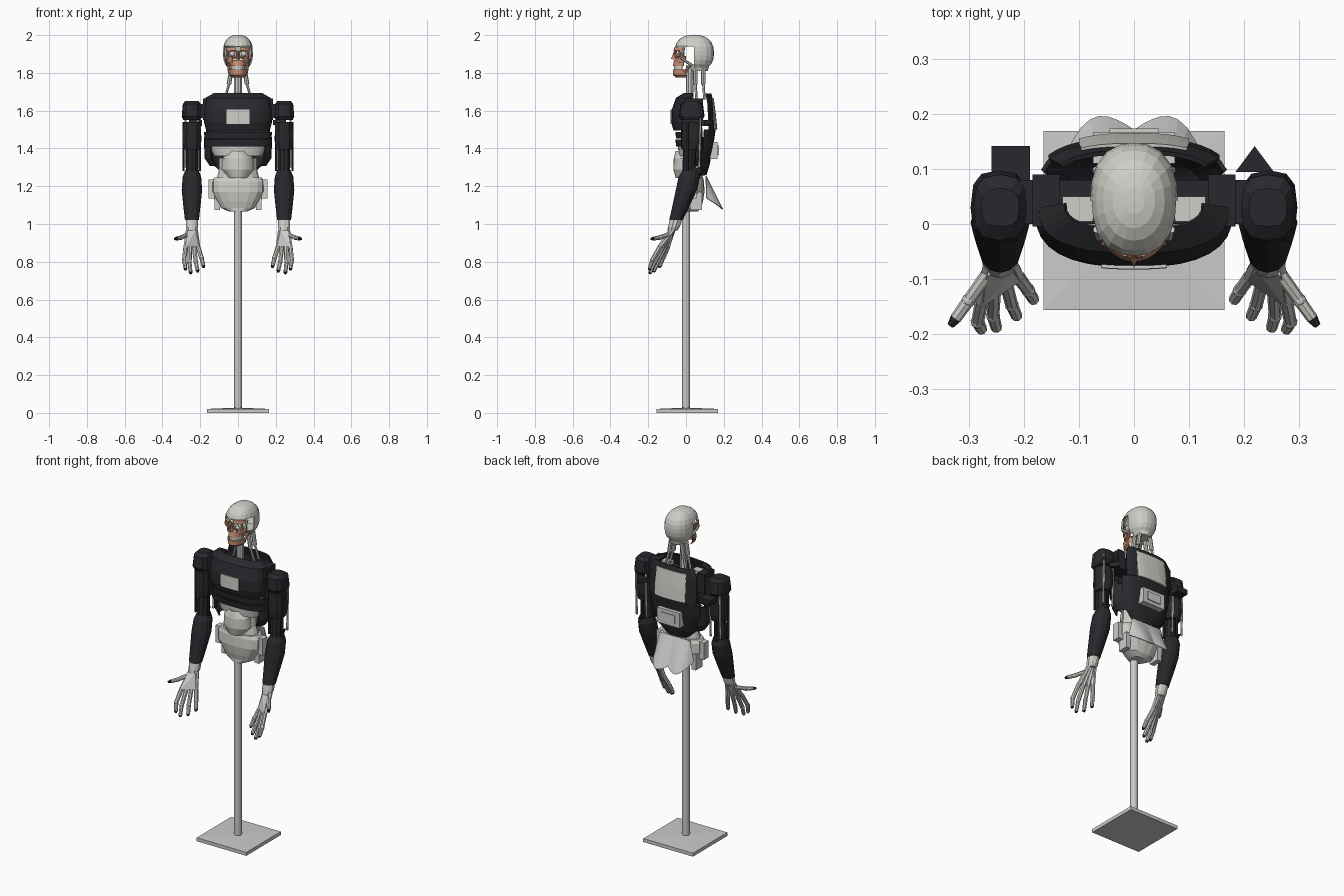
import bpy, bmesh
from math import sin, cos, pi, radians, copysign
from mathutils import Vector, Matrix


def material(name, rgb):
    m = bpy.data.materials.new(name)
    m.diffuse_color = (*rgb, 1)
    return m


BLACK = material("black_shell", (0.022, 0.022, 0.027))
COPPER = material("copper", (0.6, 0.28, 0.18))
WHITE = material("off_white", (0.62, 0.62, 0.58))


def finish(bm, name, mat=None, mirror=False, thick=0):
    bmesh.ops.remove_doubles(bm, verts=bm.verts, dist=0.0003)
    bmesh.ops.recalc_face_normals(bm, faces=bm.faces)
    me = bpy.data.meshes.new(name)
    bm.to_mesh(me)
    bm.free()
    ob = bpy.data.objects.new(name, me)
    bpy.context.collection.objects.link(ob)
    if mat:
        me.materials.append(mat)
    if mirror:
        ob.modifiers.new("mirror", 'MIRROR')
    if thick:
        s = ob.modifiers.new("solid", 'SOLIDIFY')
        s.thickness, s.offset = thick, 0
    return ob


def grid(name, rows, mat=None, mirror=False, thick=0, cap=False):
    bm = bmesh.new()
    vs = [[bm.verts.new(p) for p in r] for r in rows]
    for a, b in zip(vs, vs[1:]):
        for i in range(len(a) - 1):
            bm.faces.new((a[i], a[i + 1], b[i + 1], b[i]))
    if cap:
        bm.faces.new(vs[0][:-1])
        bm.faces.new(vs[-1][:-1])
    return finish(bm, name, mat, mirror, thick)


def loft(name, rows, mat=None, a0=0, a1=360, n=14, mirror=False, thick=0.006, e=1.0):
    """rows of (z, cx, cy, rx, ry); angle 0 faces front, 90 faces +x"""
    pw = lambda t: copysign(abs(t) ** e, t) if abs(t) > 1e-6 else 0
    ang = [radians(a0 + (a1 - a0) * i / n) for i in range(n + 1)]
    pts = [[(cx + rx * pw(sin(a)), cy - ry * pw(cos(a)), z) for a in ang]
           for z, cx, cy, rx, ry in rows]
    full = a1 - a0 == 360
    return grid(name, pts, mat, mirror, 0 if full else thick, full)


def tube(name, pts, r, mat=None, mirror=False, n=8):
    """jointed rods through pts, radius tapering from r[0] to r[1]"""
    r0, r1 = r if isinstance(r, tuple) else (r, r)
    bm = bmesh.new()
    k = len(pts) - 1
    for i in range(k):
        a, b = Vector(pts[i]), Vector(pts[i + 1])
        m = Matrix.Translation((a + b) / 2) @ (b - a).to_track_quat('Z', 'Y').to_matrix().to_4x4()
        bmesh.ops.create_cone(bm, cap_ends=True, segments=n, radius1=r0 + (r1 - r0) * i / k,
                              radius2=r0 + (r1 - r0) * (i + 1) / k, depth=(b - a).length, matrix=m)
    return finish(bm, name, mat, mirror)


def hull(name, pts, mat=None, mirror=False):
    bm = bmesh.new()
    for p in pts:
        bm.verts.new(p)
    bmesh.ops.convex_hull(bm, input=bm.verts)
    return finish(bm, name, mat, mirror)


def box(name, x, y, z, mat=None, mirror=False):
    return hull(name, [(a, b, c) for a in x for b in y for c in z], mat, mirror)


def ball(name, c, r, mat=None, mirror=False, keep=None, thick=0, seg=20, p=2.0):
    """ellipsoid, boxier for p above 2; keep filters faces by centre"""
    bm = bmesh.new()
    bmesh.ops.create_uvsphere(bm, u_segments=seg, v_segments=seg * 2 // 3, radius=1)
    for v in bm.verts:
        v.co /= sum(abs(t) ** p for t in v.co) ** (1 / p)
    bmesh.ops.transform(bm, matrix=Matrix.Translation(c) @ Matrix.Diagonal((*r, 1)), verts=bm.verts)
    if keep:
        bad = [f for f in bm.faces if not keep(f.calc_center_median())]
        bmesh.ops.delete(bm, geom=bad, context='FACES')
    return finish(bm, name, mat, mirror, thick)


# stand
q = [(x, y) for x in (-0.165, 0.165) for y in (-0.157, 0.17)]
hull("stand_base", [(x, y, z) for x, y in q for z in (0, 0.021)] + [(0, 0, 0.028)])
tube("stand_pole", [(0, 0, 0.02), (0, 0, 1.12)], 0.021, n=12)

# skull shell and base
ball("skull", (0, 0.043, 1.905), (0.077, 0.102, 0.094), WHITE, thick=0.006, p=2.4,
     keep=lambda c: c.z > (1.93 if c.y < 0.05 else 1.83))
loft("skull_base", [(1.845, 0, 0.07, 0.055, 0.055), (1.81, 0, 0.07, 0.045, 0.045)], WHITE)
tube("temple_bar", [(0.068, -0.01, 1.935), (0.064, -0.025, 1.88), (0.056, 0.03, 1.84)], 0.007, WHITE, True, 6)
# face
ball("eye", (0.03, -0.022, 1.9), (0.015,) * 3, WHITE, True, seg=12)
tube("eye_socket", [(0.03 + 0.025 * cos(t), -0.046 + 0.012 * cos(t), 1.9 + 0.022 * sin(t))
                    for t in [pi * i / 5 for i in range(11)]], 0.0055, COPPER, True, 6)
loft("brow", [(1.935, 0, 0.02, 0.066, 0.079), (1.918, 0, 0.01, 0.064, 0.076)], COPPER, 12, 70, 5, True)
hull("nose", [(0, -0.06, 1.925), (-0.012, -0.05, 1.87), (0.012, -0.05, 1.87), (0, -0.08, 1.873), (0, -0.04, 1.9)], COPPER)
loft("cheek", [(1.888, 0, 0.01, 0.064, 0.068), (1.855, 0, 0.01, 0.057, 0.07)], COPPER, 30, 80, 5, True)
loft("upper_jaw", [(1.868, 0, 0.0, 0.044, 0.06), (1.836, 0, 0.0, 0.04, 0.067)], COPPER, 0, 80, 5, True)
loft("teeth", [(1.838, 0, 0.0, 0.036, 0.06), (1.815, 0, 0.0, 0.036, 0.06)], WHITE, 0, 70, 5, True)
loft("lower_jaw", [(1.817, 0, 0.01, 0.05, 0.077), (1.79, 0, 0.005, 0.045, 0.072), (1.777, 0, 0, 0.03, 0.05)],
     COPPER, 0, 90, 6, True)
tube("jaw_hinge", [(0.047, -0.01, 1.803), (0.052, 0.03, 1.85)], 0.007, COPPER, True, 6)

# neck
tube("neck_column", [(0, 0.02, 1.6), (0, 0.02, 1.84)], 0.021, n=10)
for i, y in enumerate((0.05, 0.092)):
    tube(f"neck_strut_{i}", [(0.035, y, 1.82), (0.048, y, 1.74)], 0.012, WHITE, True)
    tube(f"neck_rod_{i}", [(0.048, y, 1.74), (0.07, y + 0.006, 1.66)], 0.007, WHITE, True, 6)

# chest and ribs
chest = [(1.69, 0, 0.035, 0.125, 0.045), (1.665, 0, 0.025, 0.17, 0.075), (1.6, 0, 0.02, 0.176, 0.093),
         (1.54, 0, 0.02, 0.176, 0.095), (1.495, 0, 0.02, 0.165, 0.082)]
loft("chest_shell", chest, BLACK, 0, 92, 8, True, 0.008, 0.8)
loft("chest_plate", [(1.605, 0, 0.014, 0.176, 0.093), (1.53, 0, 0.014, 0.176, 0.094)], WHITE, 0, 15, 3, True, e=0.8)
for i, z in enumerate((1.487, 1.447)):
    loft(f"rib_band_{i}", [(z, 0, 0.03, 0.176, 0.083), (z - 0.035, 0, 0.03, 0.174, 0.078)], BLACK, 0, 110, 9, True, 0.008, 0.8)
loft("lower_rib", [(1.412, 0, 0.03, 0.15, 0.07), (1.36, 0, 0.03, 0.125, 0.065)], WHITE, 0, 80, 7, True)
loft("flank", [(1.46, 0, 0.04, 0.176, 0.085), (1.35, 0, 0.04, 0.172, 0.085), (1.31, 0, 0.04, 0.145, 0.075)],
     BLACK, 55, 125, 6, True, 0.01)
box("spine_core", (-0.09, 0.09), (0.01, 0.075), (1.32, 1.62), BLACK)
box("shoulder_beam", (-0.21, 0.21), (0.0, 0.08), (1.56, 1.635), BLACK)
box("collar_block", (0.075, 0.13), (0.005, 0.05), (1.63, 1.655), WHITE, True)
box("shoulder_joint", (0.135, 0.185), (-0.005, 0.09), (1.55, 1.665), BLACK, True)

# back
loft("upper_back_shell", [(1.69, 0, 0.04, 0.16, 0.09), (1.64, 0, 0.04, 0.185, 0.104), (1.5, 0, 0.04, 0.185, 0.113)],
     BLACK, 130, 180, 6, True, 0.008, 0.7)
loft("lower_back_shell", [(1.5, 0, 0.04, 0.175, 0.113), (1.41, 0, 0.04, 0.168, 0.1), (1.31, 0, 0.04, 0.13, 0.08),
                          (1.26, 0, 0.04, 0.07, 0.065)], BLACK, 112, 180, 7, True, 0.008, 0.7)
loft("back_panel", [(1.665, 0, 0.045, 0.16, 0.098), (1.58, 0, 0.045, 0.165, 0.109), (1.5, 0, 0.045, 0.165, 0.117)],
     WHITE, 151, 180, 4, True, 0.008, 0.7)
box("back_unit", (-0.075, 0.075), (0.11, 0.168), (1.345, 1.435))
box("back_unit_lid", (-0.045, 0.045), (0.165, 0.174), (1.365, 1.415), WHITE)
# differing scapula blocks
box("scapula_block", (-0.26, -0.19), (0.08, 0.142), (1.52, 1.55), BLACK)
hull("scapula_wedge", [(x, y, z) for x, y in ((0.185, 0.095), (0.255, 0.095), (0.22, 0.142)) for z in (1.525, 1.55)], BLACK)

# abdomen and pelvis
loft("stomach_plate", [(1.385, 0, 0.01, 0.04, 0.06), (1.345, 0, 0.01, 0.08, 0.07), (1.29, 0, 0.01, 0.082, 0.072),
                       (1.245, 0, 0.01, 0.05, 0.06)], WHITE, 0, 85, 6, True, 0.01)
loft("waist", [(1.35, 0, 0.03, 0.1, 0.05), (1.29, 0, 0.03, 0.1, 0.055), (1.23, 0, 0.03, 0.115, 0.06)], WHITE, n=16)
loft("pelvis", [(1.245, 0, 0.03, 0.125, 0.06), (1.225, 0, 0.03, 0.14, 0.065), (1.17, 0, 0.03, 0.14, 0.068),
                (1.12, 0, 0.03, 0.11, 0.06), (1.085, 0, 0.03, 0.09, 0.05), (1.065, 0, 0.02, 0.045, 0.04)], WHITE, n=16, e=0.85)
box("hip_bracket", (0.095, 0.125), (0.02, 0.085), (1.075, 1.17), None, True)
box("hip_lug", (0.125, 0.157), (0.01, 0.055), (1.135, 1.235), WHITE, True)


def seat_point(u, v):
    lobe = sin(pi * min(1, u * 0.85))
    return (u * (0.1 + 0.028 * v), 0.105 + v * (0.065 + 0.03 * lobe - 0.075 * u ** 4),
            1.255 - v * (0.155 + 0.03 * lobe - 0.05 * u ** 3))


grid("seat_shell", [[seat_point(u / 8, v / 5) for u in range(9)] for v in range(6)], None, True, 0.005)

# arms
X = 0.244
loft("shoulder_cap", [(1.652, X, 0.03, 0.035, 0.035), (1.635, X, 0.03, 0.048, 0.06), (1.57, X + 0.002, 0.03, 0.052, 0.068),
                      (1.55, X, 0.03, 0.045, 0.055)], BLACK, n=12, mirror=True, e=0.7)
loft("upper_arm", [(1.54, X, 0.03, 0.048, 0.055), (1.44, X, 0.03, 0.05, 0.058), (1.395, X, 0.025, 0.043, 0.05)],
     BLACK, n=12, mirror=True, e=0.85)
loft("elbow_core", [(1.4, X, 0.02, 0.034, 0.035), (1.27, X, 0.015, 0.034, 0.035)], BLACK, n=10, mirror=True)
for i, (x, y) in enumerate(((0.202, 0.01), (0.288, 0.01), (0.244, 0.07))):
    tube(f"arm_rod_{i}", [(x, y, 1.54), (x, y, 1.28)], 0.007, BLACK, True, 6)
for i, x in enumerate((0.213, 0.278)):
    tube(f"tendon_{i}", [(x, 0.078, 1.6), (x, 0.07, 1.3)], 0.006, WHITE, True, 6)
hull("elbow_spur", [(0.23, 0.04, 1.3), (0.27, 0.04, 1.3), (0.25, 0.1, 1.29), (0.23, 0.04, 1.27), (0.27, 0.04, 1.27)], BLACK, True)
loft("forearm", [(1.285, X, 0.025, 0.035, 0.042), (1.25, X, 0.018, 0.049, 0.057), (1.18, X, 0.002, 0.054, 0.056),
                 (1.1, X, -0.025, 0.046, 0.046), (1.02, X, -0.053, 0.037, 0.036)], BLACK, n=12, mirror=True)
loft("wrist", [(1.02, X, -0.054, 0.034, 0.033), (0.985, X, -0.064, 0.034, 0.031), (0.965, X, -0.072, 0.028, 0.027)],
     WHITE, n=10, mirror=True)

# hands, turned slightly inward: palm, metacarpals, fingers and thumb
hull("palm", [(0.22, -0.055, 0.97), (0.264, -0.068, 0.97), (0.224, -0.085, 0.965), (0.268, -0.095, 0.965),
              (0.205, -0.083, 0.885), (0.28, -0.125, 0.885), (0.207, -0.105, 0.88), (0.276, -0.152, 0.88)], None, True)
fingers = {
    "index": ((0.277, -0.138, 0.88), (0.285, -0.178, 0.81), (0.278, -0.192, 0.765)),
    "middle": ((0.255, -0.124, 0.877), (0.257, -0.167, 0.795), (0.251, -0.189, 0.745)),
    "ring": ((0.233, -0.11, 0.877), (0.223, -0.147, 0.8), (0.214, -0.168, 0.754)),
    "little": ((0.212, -0.095, 0.88), (0.193, -0.121, 0.82), (0.183, -0.138, 0.778)),
    "thumb": ((0.266, -0.09, 0.945), (0.302, -0.14, 0.928), (0.325, -0.172, 0.923))}
for name, (a, b, c) in fingers.items():
    tube(name + "_finger", [a, b, c], (0.0125, 0.0105), WHITE, True)
    ball(name + "_knuckle", b, (0.013,) * 3, None, True, seg=9)
    d = (Vector(c) - Vector(b)).normalized()
    tube(name + "_tip", [c, Vector(c) + d * (0.017 if name == "thumb" else 0.01)], (0.0105, 0.006), BLACK, True)
    tube(name + "_metacarpal", [(X + (a[0] - X) * 0.6, -0.068, 0.97), a], 0.012, WHITE, True, 6)
